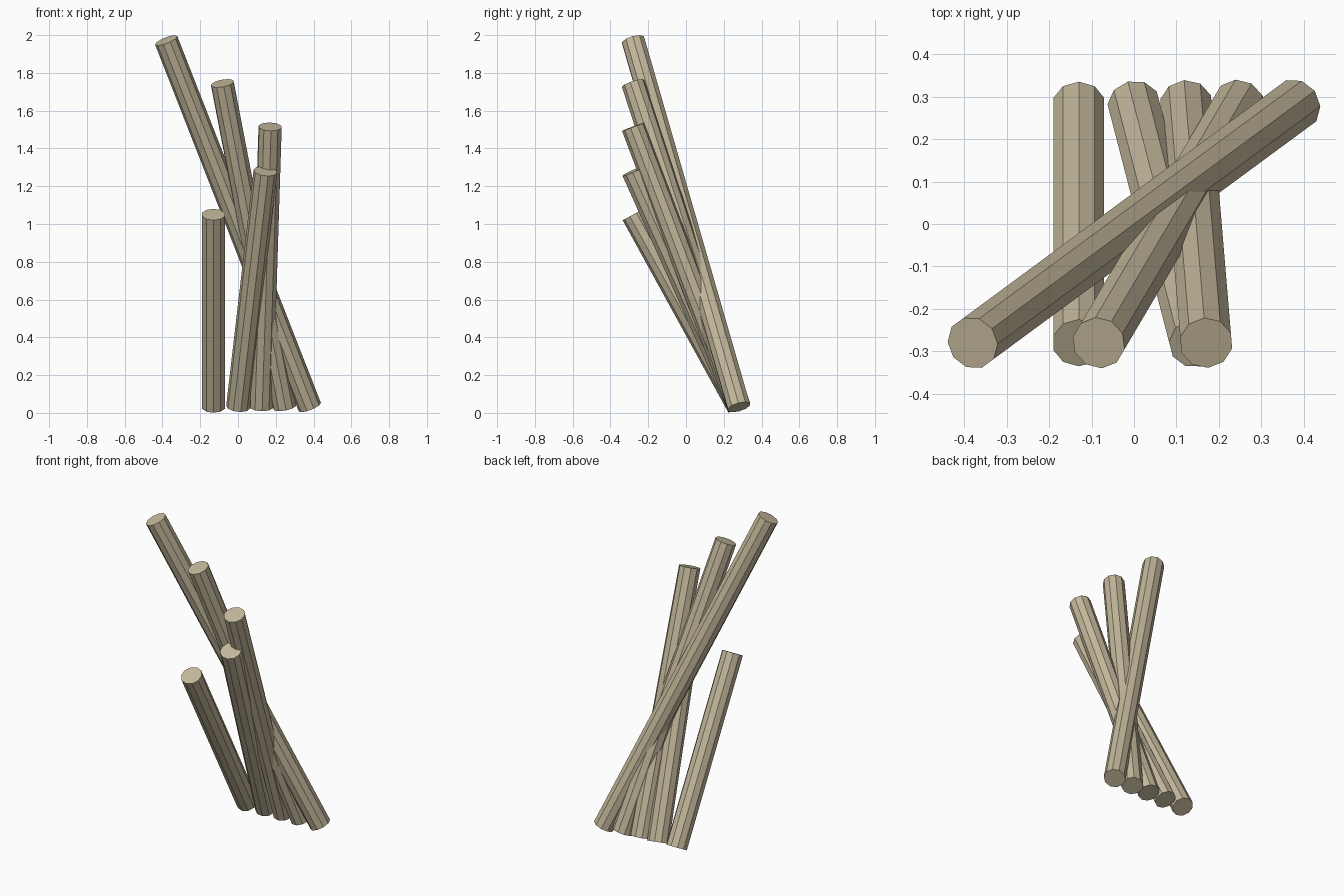
import bpy
from mathutils import Vector

if "Cube" in bpy.data.objects:
    bpy.data.objects.remove(bpy.data.objects["Cube"])

RADIUS = 0.063
SIDES = 10

wood = bpy.data.materials.new("pale_wood")
wood.diffuse_color = (0.55, 0.48, 0.33, 1)
wood.use_nodes = True
wood.node_tree.nodes["Principled BSDF"].inputs["Base Color"].default_value = wood.diffuse_color


def add_pole(name, foot, tip):
    """Straight ten-sided pole between two points."""
    foot, tip = Vector(foot), Vector(tip)
    axis = tip - foot
    bpy.ops.mesh.primitive_cylinder_add(
        vertices=SIDES, radius=RADIUS, depth=axis.length,
        location=(foot + tip) / 2,
        rotation=axis.to_track_quat('Z', 'Y').to_euler())
    pole = bpy.context.object
    pole.name = name
    pole.data.materials.append(wood)


# Leaning poles, shortest to tallest: foot x, tip x, tip height
poles = [
    (-0.13, -0.13, 1.05),
    (0.0, 0.145, 1.28),
    (0.123, 0.17, 1.515),
    (0.247, -0.083, 1.745),
    (0.38, -0.38, 1.972),
]
for i, (foot_x, tip_x, tip_z) in enumerate(poles, 1):
    add_pole(f"leaning_pole_{i}", (foot_x, 0.28, 0.031), (tip_x, -0.28, tip_z))
